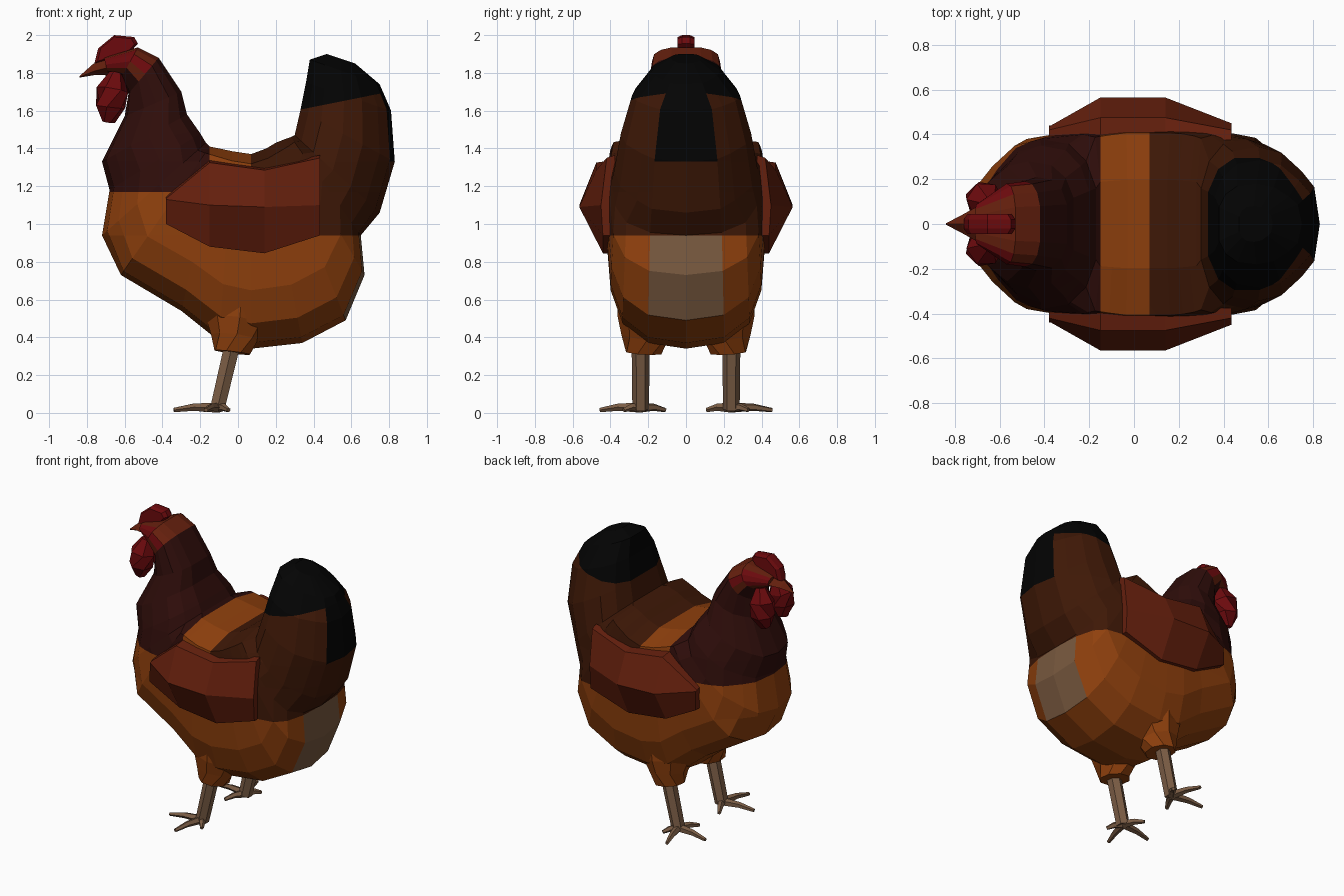
import bpy, bmesh, math
from mathutils import Vector

if "Cube" in bpy.data.objects:
    bpy.data.objects.remove(bpy.data.objects["Cube"])


def mat(name, r, g, b):
    m = bpy.data.materials.new(name)
    m.diffuse_color = (r, g, b, 1)
    m.use_nodes = True
    m.node_tree.nodes["Principled BSDF"].inputs["Base Color"].default_value = m.diffuse_color
    return m


ORANGE = mat("orange_feather", .28, .052, .004)
RUST = mat("rust_feather", .13, .014, .004)
NECK = mat("dark_feather", .028, .004, .003)
BROWN = mat("brown_feather", .048, .009, .002)
BLACK = mat("black_feather", .001, .001, .001)
FLUFF = mat("grey_fluff", .19, .10, .05)
RED = mat("red_skin", .15, .003, .004)
HORN = mat("horn", .20, .11, .06)


def finish(name, bm, mats, pick=None):
    bmesh.ops.recalc_face_normals(bm, faces=bm.faces)
    if pick:
        for f in bm.faces:
            f.material_index = mats.index(pick(f.calc_center_median()))
    me = bpy.data.meshes.new(name)
    bm.to_mesh(me)
    bm.free()
    for m in mats:
        me.materials.append(m)
    ob = bpy.data.objects.new(name, me)
    bpy.context.collection.objects.link(ob)
    return ob


def loft(rings):
    """Skin a row of closed rings and cap both ends."""
    bm = bmesh.new()
    vs = [[bm.verts.new(p) for p in r] for r in rings]
    n = len(vs[0])
    for a, b in zip(vs, vs[1:]):
        for i in range(n):
            j = (i + 1) % n
            bm.faces.new((a[i], a[j], b[j], b[i]))
    bm.faces.new(vs[0][::-1])
    bm.faces.new(vs[-1])
    return bm


def tube(points, radii, sides=6):
    pts = [Vector(p) for p in points]
    rings = []
    for i, (p, r) in enumerate(zip(pts, radii)):
        d = pts[min(i + 1, len(pts) - 1)] - pts[max(i - 1, 0)]
        q = d.to_track_quat('Z', 'Y')
        rings.append([p + q @ Vector((r * math.cos(k * math.tau / sides),
                                      r * math.sin(k * math.tau / sides), 0))
                      for k in range(sides)])
    return loft(rings)


# Body: sections fanned from head, through belly, to tail
# each is inner edge x, z / outer edge x, z / half width
SECTIONS = [
    (-.71, 1.88, -.69, 1.80, .09), (-.53, 1.935, -.62, 1.77, .18),
    (-.42, 1.88, -.58, 1.69, .19), (-.30, 1.70, -.60, 1.57, .21),
    (-.27, 1.58, -.72, 1.33, .28), (-.20, 1.48, -.68, 1.18, .35),
    (-.17, 1.43, -.72, .94, .38), (-.15, 1.41, -.62, .73, .40),
    (-.10, 1.40, -.30, .54, .41), (-.03, 1.385, -.10, .38, .42),
    (.07, 1.37, .07, .34, .42), (.15, 1.40, .34, .37, .42),
    (.20, 1.43, .57, .49, .415), (.25, 1.45, .67, .73, .405),
    (.28, 1.46, .65, .94, .395), (.30, 1.47, .75, 1.06, .38),
    (.33, 1.60, .83, 1.33, .345), (.36, 1.75, .81, 1.60, .285),
    (.38, 1.87, .75, 1.74, .18), (.47, 1.90, .62, 1.85, .08)]
FULL = [(0, .47), (.05, .97), (.17, 1), (.45, 1), (.70, .95), (.87, .80), (.97, .48)]
SLIM = [(0, .42), (.08, .74), (.22, .94), (.45, 1), (.66, .92), (.84, .68), (.95, .48)]


def section(i, tx, tz, bx, bz, w):
    half = FULL if 7 <= i <= 14 else SLIM
    prof = half + [(1, 0)] + [(u, -k) for u, k in reversed(half)]
    return [(tx + (bx - tx) * u, w * k, tz + (bz - tz) * u) for u, k in prof]


body = loft([section(i, *s) for i, s in enumerate(SECTIONS)])

# Cut clean feather colour borders
for co, no in [((0, 0, .94), (0, 0, 1)), ((0, 0, 1.17), (0, 0, 1)),
               ((.4, 0, 1.62), (-.2, 0, 1)), ((0, 0, 1.33), (0, 0, 1)),
               ((-.15, 0, 0), (1, 0, 0)), ((.07, 0, 0), (1, 0, 0))]:
    bmesh.ops.bisect_plane(body, geom=body.verts[:] + body.edges[:] + body.faces[:],
                           plane_co=co, plane_no=no)


def feather(c):
    x, y, z = c
    if x < -.15:
        if z < 1.17:
            return ORANGE
        if -.69 < x < -.5 and abs(y) > .1 and z > 1.82:
            return RED
        return RUST if z > 1.8 else NECK
    if x < .07 or z < .94:
        if x > .55 and abs(y) < .15 and .5 < z < .94:
            return FLUFF
        return ORANGE
    if z > 1.62 + .2 * (x - .4) or (x > .75 and abs(y) < .13 and z > 1.33):
        return BLACK
    return BROWN


finish("body", body, [ORANGE, RUST, NECK, BROWN, BLACK, FLUFF, RED], feather)

# Beak
finish("beak", loft([
    [(-.68, -.09, 1.83), (-.70, 0, 1.885), (-.68, .09, 1.83), (-.66, 0, 1.785)],
    [(-.76, -.045, 1.81), (-.77, 0, 1.845), (-.76, .045, 1.81), (-.75, 0, 1.79)],
    [(-.84, -.003, 1.778), (-.84, 0, 1.782), (-.84, .003, 1.778), (-.84, 0, 1.775)]]), [RUST])

# Comb
COMB = [(-.76, 1.85), (-.74, 1.93), (-.655, 2.0), (-.55, 1.99), (-.53, 1.955),
        (-.57, 1.91), (-.66, 1.88)]
finish("comb", loft([[(-.65 + (x + .65) * k, y, 1.93 + (z - 1.93) * k) for x, z in COMB]
                     for y, k in ((-.045, .85), (-.02, 1), (.02, 1), (.045, .85))]), [RED])

# Paired parts: wing stations are x / top, ridge, bottom z / top, ridge y
WING = [(-.38, 1.15, 1.13, 1.00, .42, .435), (-.15, 1.34, 1.10, .88, .475, .565),
        (.14, 1.30, 1.09, .845, .475, .565), (.435, 1.365, 1.10, .94, .42, .45)]
for s, side in ((-1, "right"), (1, "left")):
    finish(side + "_wing", loft([
        [(x, s * .375, zt), (x, s * yt, zt - .015), (x, s * yo, zr),
         (x, s * .44, zb), (x, s * .375, zb)] for x, zt, zr, zb, yt, yo in WING]), [RUST])

    # Wattle
    finish(side + "_wattle", tube([(-.645, s * .09, 1.80), (-.665, s * .105, 1.71),
                                   (-.675, s * .11, 1.62), (-.685, s * .10, 1.54)],
                                  [.035, .085, .08, .035]), [RED])

    # Thigh, shank and toes
    finish(side + "_thigh", tube([(.02, s * .17, .66), (-.01, s * .2, .48), (-.02, s * .22, .40),
                                  (-.03, s * .225, .32)], [.2, .165, .125, .10], 8), [ORANGE])
    finish(side + "_shank", tube([(-.03, s * .24, .36), (-.11, s * .24, .02)],
                                 [.048, .044]), [HORN])
    for i, (x, y) in enumerate([(-.34, .27), (-.17, .455), (-.18, .11), (-.05, .33)]):
        mid = (-.11 + (x + .11) * .55, s * (.24 + (y - .24) * .55), .03)
        finish(f"{side}_toe_{i + 1}", tube([(-.11, s * .24, .028), mid, (x, s * y, .015)],
                                           [.028, .02, .012], 5), [HORN])
